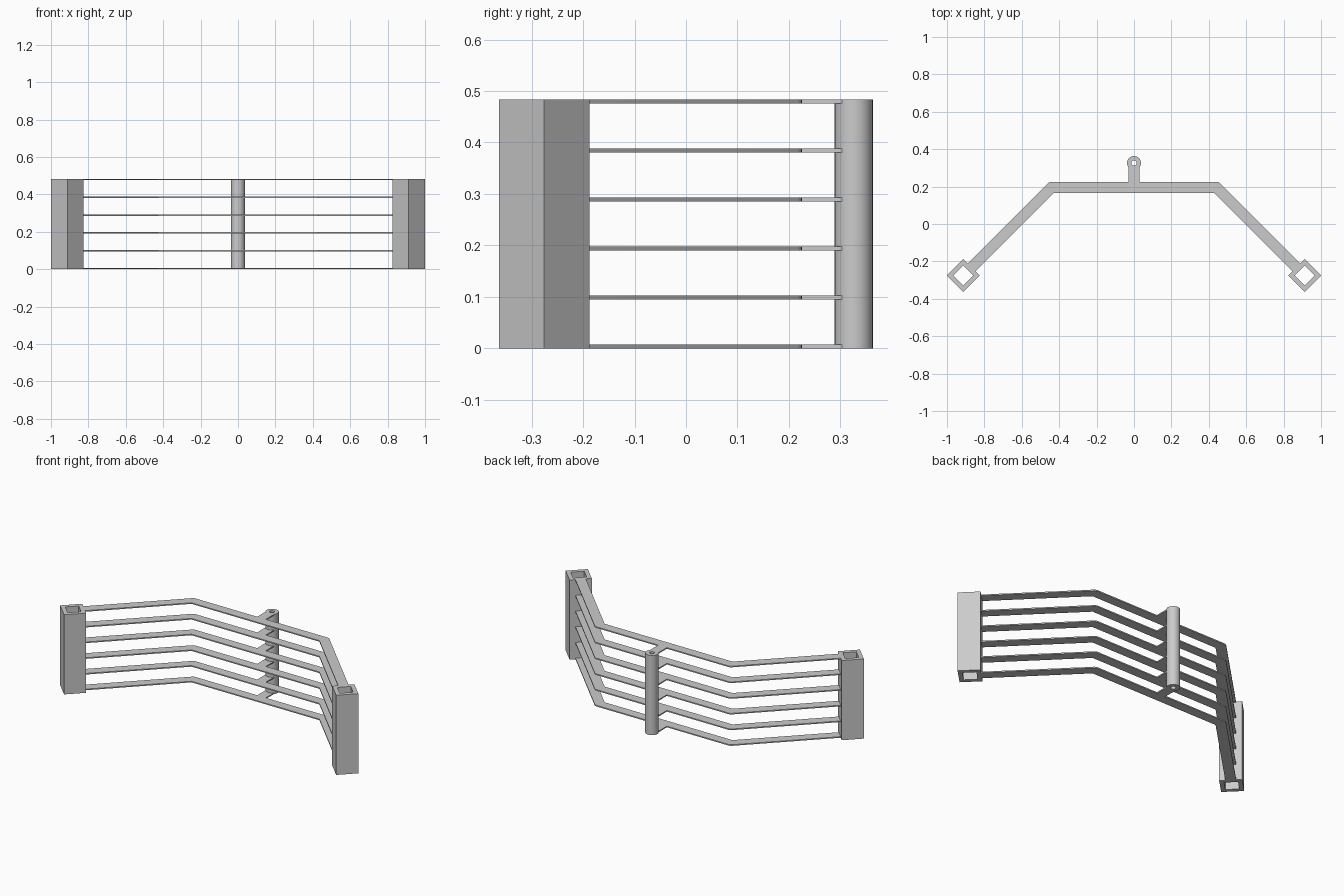
import bpy, bmesh
from math import sin, cos, tan, pi, radians, asin

cube = bpy.data.objects.get("Cube")
if cube:
    bpy.data.objects.remove(cube)

HEIGHT = 0.483
BAR_COUNT, BAR_THICK, HALF_WIDTH = 6, 0.007, 0.029
CORNER_X, BAR_Y = 0.441, 0.196           # bend of the bar centreline
SOCKET_X, SOCKET_Y = 0.9125, -0.2755
SOCKET_R, SOCKET_HOLE = 0.0875, 0.053    # half diagonals
POST_Y, POST_R, POST_HOLE = 0.326, 0.037, 0.014

metal = bpy.data.materials.new("grey metal")
metal.use_nodes = True
grey = (0.6, 0.6, 0.6, 1)
metal.diffuse_color = grey
metal.node_tree.nodes["Principled BSDF"].inputs["Base Color"].default_value = grey


def finish(name, bm):
    bmesh.ops.recalc_face_normals(bm, faces=bm.faces)
    mesh = bpy.data.meshes.new(name)
    bm.to_mesh(mesh)
    bm.free()
    mesh.materials.append(metal)
    obj = bpy.data.objects.new(name, mesh)
    bpy.context.collection.objects.link(obj)
    return obj


def smooth(obj):
    bpy.ops.object.select_all(action="DESELECT")
    obj.select_set(True)
    bpy.context.view_layer.objects.active = obj
    bpy.ops.object.shade_smooth_by_angle(angle=radians(30))


def tube(name, x, y, outer, inner, sides):
    """Upright hollow prism, open at both ends."""
    bm = bmesh.new()
    loops = [[bm.verts.new((x + r * cos(2 * pi * i / sides), y + r * sin(2 * pi * i / sides), z))
              for i in range(sides)]
             for r, z in ((outer, 0), (outer, HEIGHT), (inner, HEIGHT), (inner, 0))]
    for k in range(4):
        a, b = loops[k], loops[(k + 1) % 4]
        for i in range(sides):
            j = (i + 1) % sides
            bm.faces.new((a[i], a[j], b[j], b[i]))
    return finish(name, bm)


def bar_outline():
    """Bent bar with a stub reaching back to the post."""
    w, d = HALF_WIDTH, cos(pi / 4)
    half = []
    # stub end wraps the post
    reach = asin(w / POST_R)
    for i in range(1, 4):
        a = reach * i / 3
        half.append((POST_R * sin(a), POST_Y - POST_R * cos(a)))
    half.append((w, BAR_Y + w))
    # rounded outer bend
    for i in range(7):
        a = pi / 2 - pi / 4 * i / 6
        half.append((CORNER_X + w * cos(a), BAR_Y + w * sin(a)))
    # arm end, flush with the socket face
    face = SOCKET_R * d / 2 ** 0.5
    ex, ey = SOCKET_X - face, SOCKET_Y + face
    half += [(ex + w * d, ey + w * d), (ex - w * d, ey - w * d)]
    # sharp inner bend
    half.append((CORNER_X - w * tan(pi / 8), BAR_Y - w))
    mirrored = [(-x, y) for x, y in reversed(half)]
    return [(0, POST_Y - POST_R)] + half + mirrored


# Corner sockets and rear pivot post
for side, x in (("left", SOCKET_X), ("right", -SOCKET_X)):
    tube(side + "_socket", x, SOCKET_Y, SOCKET_R, SOCKET_HOLE, 4)
smooth(tube("pivot_post", 0, POST_Y, POST_R, POST_HOLE, 40))

# Stacked bars
outline = bar_outline()
for n in range(BAR_COUNT):
    z = n * (HEIGHT - BAR_THICK) / (BAR_COUNT - 1)
    bm = bmesh.new()
    base = bm.faces.new([bm.verts.new((x, y, z)) for x, y in outline])
    top = bmesh.ops.extrude_face_region(bm, geom=[base], use_keep_orig=True)["geom"]
    bmesh.ops.translate(bm, vec=(0, 0, BAR_THICK),
                        verts=[v for v in top if isinstance(v, bmesh.types.BMVert)])
    smooth(finish("bar_%d" % (n + 1), bm))
